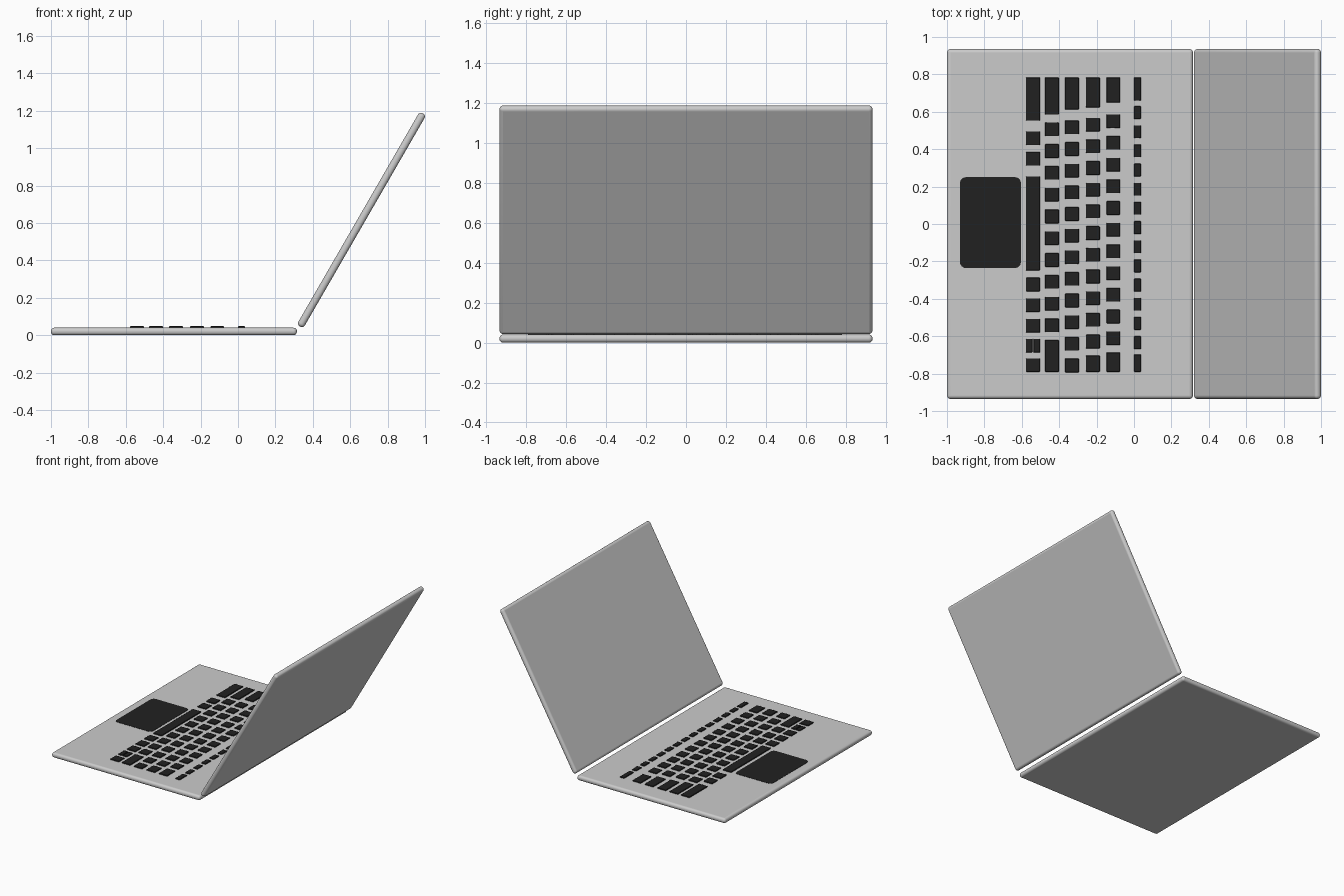
import bpy, bmesh, math
from mathutils import Matrix, Vector

if "Cube" in bpy.data.objects:
    bpy.data.objects.remove(bpy.data.objects["Cube"])

HALF_WIDTH = 0.935
LENGTH = 1.315
THICK = 0.04

dark = bpy.data.materials.new("dark_grey")
dark.diffuse_color = (0.015, 0.015, 0.015, 1)
dark.use_nodes = True
dark.node_tree.nodes["Principled BSDF"].inputs["Base Color"].default_value = dark.diffuse_color


def make_object(name, bm, bevel, segments, material=None):
    mesh = bpy.data.meshes.new(name)
    bm.to_mesh(mesh)
    bm.free()
    obj = bpy.data.objects.new(name, mesh)
    bpy.context.collection.objects.link(obj)
    if material:
        mesh.materials.append(material)
    if bevel:
        mod = obj.modifiers.new("rounded_edges", 'BEVEL')
        mod.width = bevel
        mod.segments = segments
        mod.limit_method = 'ANGLE'
    bpy.ops.object.select_all(action='DESELECT')
    obj.select_set(True)
    bpy.context.view_layer.objects.active = obj
    bpy.ops.object.shade_smooth_by_angle(angle=math.radians(35))
    return obj


def add_box(bm, lo, hi):
    lo, hi = Vector(lo), Vector(hi)
    m = Matrix.Translation((lo + hi) / 2) @ Matrix.Diagonal((*(hi - lo), 1))
    return bmesh.ops.create_cube(bm, size=1, matrix=m)["verts"]


# Keyboard half and lid: identical round-edged slabs, the lid tilted back 60 degrees
def slab(name):
    bm = bmesh.new()
    add_box(bm, (0, -HALF_WIDTH, 0), (LENGTH, HALF_WIDTH, THICK))
    return make_object(name, bm, 0.0185, 6)


base = slab("base")
base.location = (-1, 0, 0)

lid = slab("lid")
tilt = math.radians(60)
centre = Matrix.Translation((-LENGTH / 2, 0, -THICK / 2))
lid.matrix_world = Matrix.Translation((0.66, 0, 0.616)) @ Matrix.Rotation(-tilt, 4, 'Y') @ centre

# Trackpad with rounded corners
bm = bmesh.new()
add_box(bm, (-0.93, -0.235, 0.03), (-0.605, 0.25, THICK + 0.002))
upright = [e for e in bm.edges if abs(e.verts[0].co.z - e.verts[1].co.z) > 0.001]
bmesh.ops.bevel(bm, geom=upright, offset=0.03, segments=6, profile=0.5, affect='EDGES')
make_object("trackpad", bm, 0, 1, dark)

# Keys: each row has a wide first key, evenly spaced middle keys and a last key
Y_TOP, Y_BOTTOM = 0.783, -0.79
KEY = 0.073


def run(start, pitch, count, size=KEY):
    return [(start - i * pitch, start - i * pitch - size) for i in range(count)]


rows = {
    "space_row": (-0.578, -0.503, [(Y_TOP, 0.553)] + run(0.495, 0.11, 2)
                  + [(0.255, -0.248)] + run(-0.287, 0.11, 3) + [(-0.718, Y_BOTTOM)]),
    "shift_row": (-0.476, -0.402, [(Y_TOP, 0.585)] + run(0.543, 0.1165, 10) + [(-0.62, Y_BOTTOM)]),
    "middle_row": (-0.369, -0.295, [(Y_TOP, 0.612)] + run(0.553, 0.1157, 12)),
    "upper_row": (-0.257, -0.183, [(Y_TOP, 0.623)] + run(0.568, 0.116, 11) + [(-0.703, Y_BOTTOM)]),
    "number_row": (-0.147, -0.075, [(Y_TOP, 0.65)] + run(0.586, 0.116, 11) + [(-0.687, Y_BOTTOM)]),
    "function_row": (0.0, 0.037, [(Y_TOP, 0.66)] + run(0.63, 0.1025, 13, 0.068) + [(-0.698, Y_BOTTOM)]),
}
KEY_TOP = THICK + 0.008
for name, (x0, x1, spans) in rows.items():
    bm = bmesh.new()
    for hi, lo in spans:
        add_box(bm, (x0, lo, 0.03), (x1, hi, KEY_TOP))
    # Half-depth pair of arrow keys
    if name == "space_row":
        mid = (x0 + x1) / 2
        for a, b in ((x0, mid - 0.003), (mid + 0.003, x1)):
            add_box(bm, (a, -0.687, 0.03), (b, -0.614, KEY_TOP))
    make_object(name + "_keys", bm, 0.003, 2, dark)
